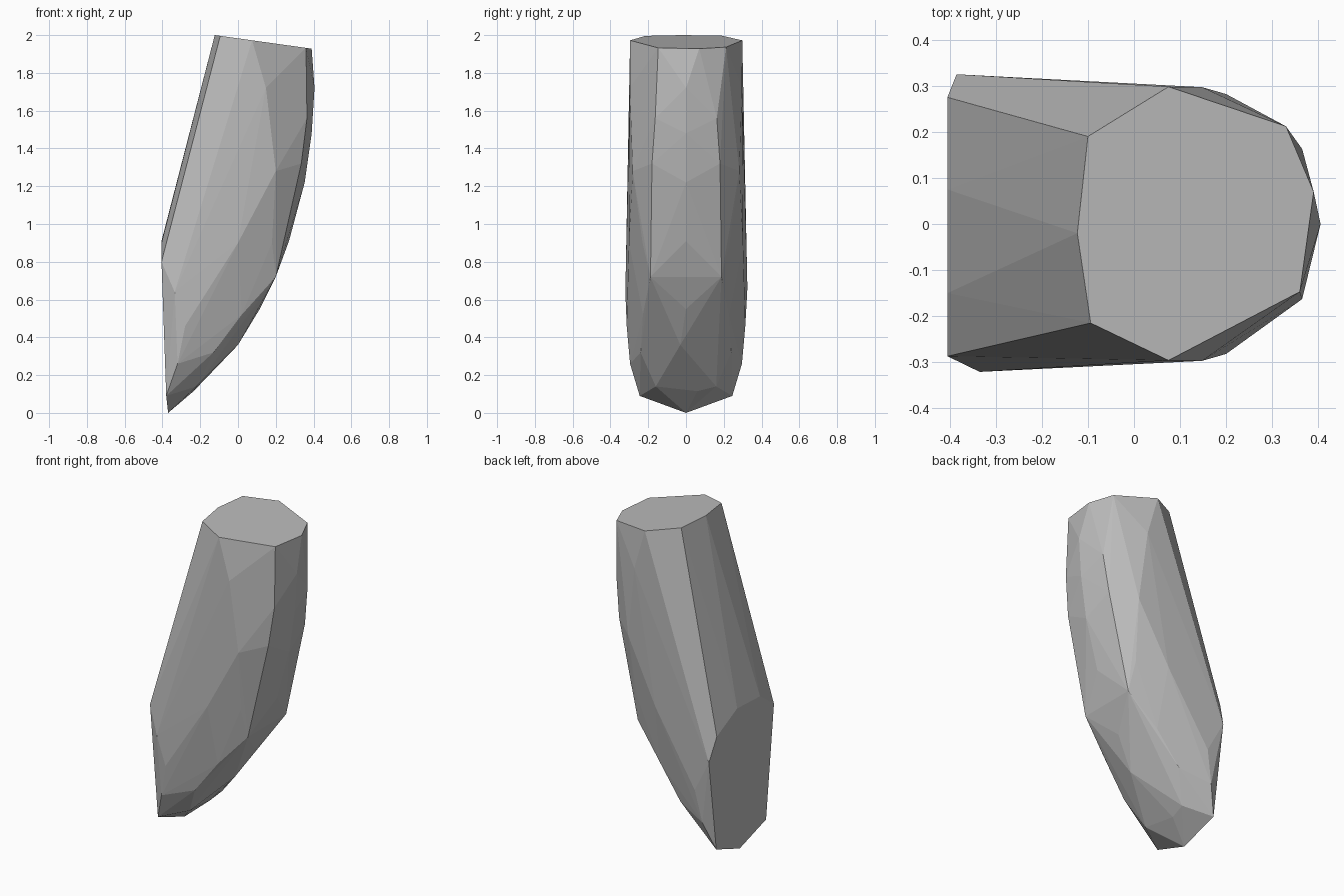
import bpy, bmesh

if "Cube" in bpy.data.objects:
    bpy.data.objects.remove(bpy.data.objects["Cube"])

# Slanted flat top rim (x, y); height follows the tilt of the cut
rim = [(-.123, -.02), (-.10, .19), (.075, .298), (.33, .212), (.39, .07),
       (.36, -.147), (.075, -.296), (-.094, -.215)]
pts = [(x, y, 2 - .14 * (x + .123)) for x, y in rim]

# Curved front ridge, on or close to the middle
pts += [(.405, 0, 1.72), (.39, 0, 1.48), (.353, 0, 1.22), (.27, 0, .91),
        (.115, 0, .55), (0, -.03, .36), (-.235, .06, .115), (-.37, 0, 0)]

# Mirrored facet corners: shoulders, flanks and lower tip
pairs = [(.365, .163, 1.56), (.335, .18, 1.32), (.2, .188, .72),
         (.148, .297, 1.72), (.2, .282, 1.28), (.18, .23, .9), (0, .302, .9),
         (.02, .228, .52), (-.13, .24, .32), (-.28, .314, .46),
         (-.32, .296, .26), (-.38, .245, .09), (-.22, .16, .14)]
pts += [(x, s * y, z) for x, y, z in pairs for s in (1, -1)]

# Back bend, slightly uneven from side to side
pts += [(-.405, .075, .91), (-.405, -.15, .9), (-.405, .275, .81),
        (-.405, -.287, .8), (-.385, .325, .66), (-.335, -.321, .64)]

# Faceted solid wrapped around the corners
bm = bmesh.new()
for p in pts:
    bm.verts.new(p)
res = bmesh.ops.convex_hull(bm, input=bm.verts[:], use_existing_faces=False)
loose = {g for g in res["geom_interior"] + res["geom_unused"]
         if isinstance(g, bmesh.types.BMVert)}
bmesh.ops.delete(bm, geom=list(loose), context='VERTS')
bmesh.ops.dissolve_limit(bm, angle_limit=.015, verts=bm.verts[:], edges=bm.edges[:])
bmesh.ops.recalc_face_normals(bm, faces=bm.faces[:])

mesh = bpy.data.meshes.new("faceted_stone")
bm.to_mesh(mesh)
bm.free()
stone = bpy.data.objects.new("faceted_stone", mesh)
bpy.context.collection.objects.link(stone)

# Single grey
grey = bpy.data.materials.new("stone_grey")
grey.diffuse_color = (.5, .5, .5, 1)
grey.use_nodes = True
grey.node_tree.nodes["Principled BSDF"].inputs["Base Color"].default_value = grey.diffuse_color
mesh.materials.append(grey)
